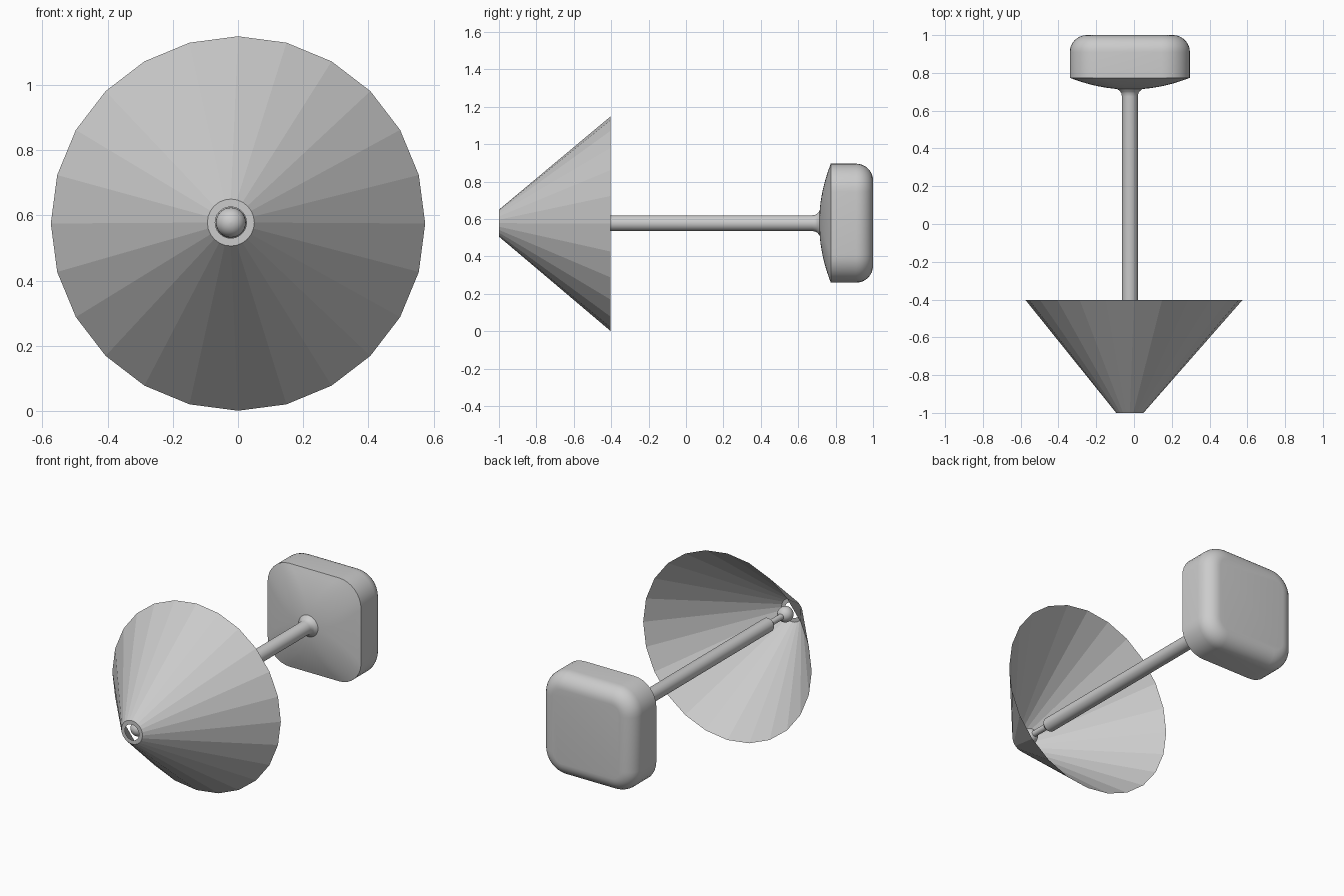
import bpy, bmesh
from math import sin, cos, pi, radians, sqrt

if "Cube" in bpy.data.objects:
    bpy.data.objects.remove(bpy.data.objects["Cube"])

AX, AZ = -0.022, 0.578   # axis of the shaft, parallel to y


def circle(y, r, n, cx=AX, cz=AZ):
    return [(cx + r * sin(2 * pi * i / n), y, cz + r * cos(2 * pi * i / n)) for i in range(n)]


def rounded_square(y, half, rad, steps=8):
    pts = []
    for q in range(4):
        sx, sz = [(1, 1), (1, -1), (-1, -1), (-1, 1)][q]
        for k in range(steps + 1):
            a = pi / 2 * (q + k / steps)
            pts.append((AX + sx * (half - rad) + rad * sin(a), y,
                        AZ + sz * (half - rad) + rad * cos(a)))
    return pts


def loft(name, rings, cap_start=False, cap_end=False, smooth=True):
    bm = bmesh.new()
    loops = [[bm.verts.new(p) for p in ring] for ring in rings]
    for a, b in zip(loops, loops[1:]):
        n = len(a)
        for i in range(n):
            bm.faces.new((a[i], a[(i + 1) % n], b[(i + 1) % n], b[i]))
    if cap_start:
        bm.faces.new(loops[0])
    if cap_end:
        bm.faces.new(loops[-1])
    bmesh.ops.recalc_face_normals(bm, faces=bm.faces)
    me = bpy.data.meshes.new(name)
    bm.to_mesh(me)
    bm.free()
    ob = bpy.data.objects.new(name, me)
    bpy.context.collection.objects.link(ob)
    if smooth:
        bpy.ops.object.select_all(action='DESELECT')
        ob.select_set(True)
        bpy.context.view_layer.objects.active = ob
        bpy.ops.object.shade_smooth_by_angle(angle=radians(30))
    return ob


# open faceted cone with a flat ring around the hole at its tip
loft("cone_shade", [circle(-0.403, 0.574, 24, 0, 0.575), circle(-1, 0.072, 24),
                    circle(-1, 0.048, 24)], smooth=False)

# shaft with flared root, thin neck and ball tip
profile = [(0.73, 0.075), (0.713, 0.065), (0.703, 0.052), (0.692, 0.045), (0.675, 0.042),
           (-0.765, 0.042), (-0.775, 0.034), (-0.775, 0.018)]
ball_y, ball_r = -0.935, 0.046
start = pi - 0.4
for k in range(13):
    a = start * (1 - k / 12) + 0.03 * k / 12
    profile.append((ball_y - ball_r * cos(a), ball_r * sin(a)))
loft("shaft", [circle(y, r, 32) for y, r in profile], cap_end=True)

# rounded square head: filleted back, straight sides, domed front
HALF, RAD, FIL = 0.318, 0.15, 0.09
rings = []
for k in range(9):
    a = pi / 2 * k / 8
    d = FIL * (1 - sin(a))
    rings.append(rounded_square(1 - FIL + FIL * cos(a), HALF - d, RAD - d))
rings.append(rounded_square(0.774, HALF, RAD))
for k in range(1, 11):
    s = 1 - 0.9 * k / 10
    half = HALF * s
    t = RAD / HALF + (1 - RAD / HALF) * k / 10     # blends square into circle
    rings.append(rounded_square(0.774 - 0.062 * (1 - s * s), half, half * t))
loft("head_block", rings, cap_start=True, cap_end=True)
